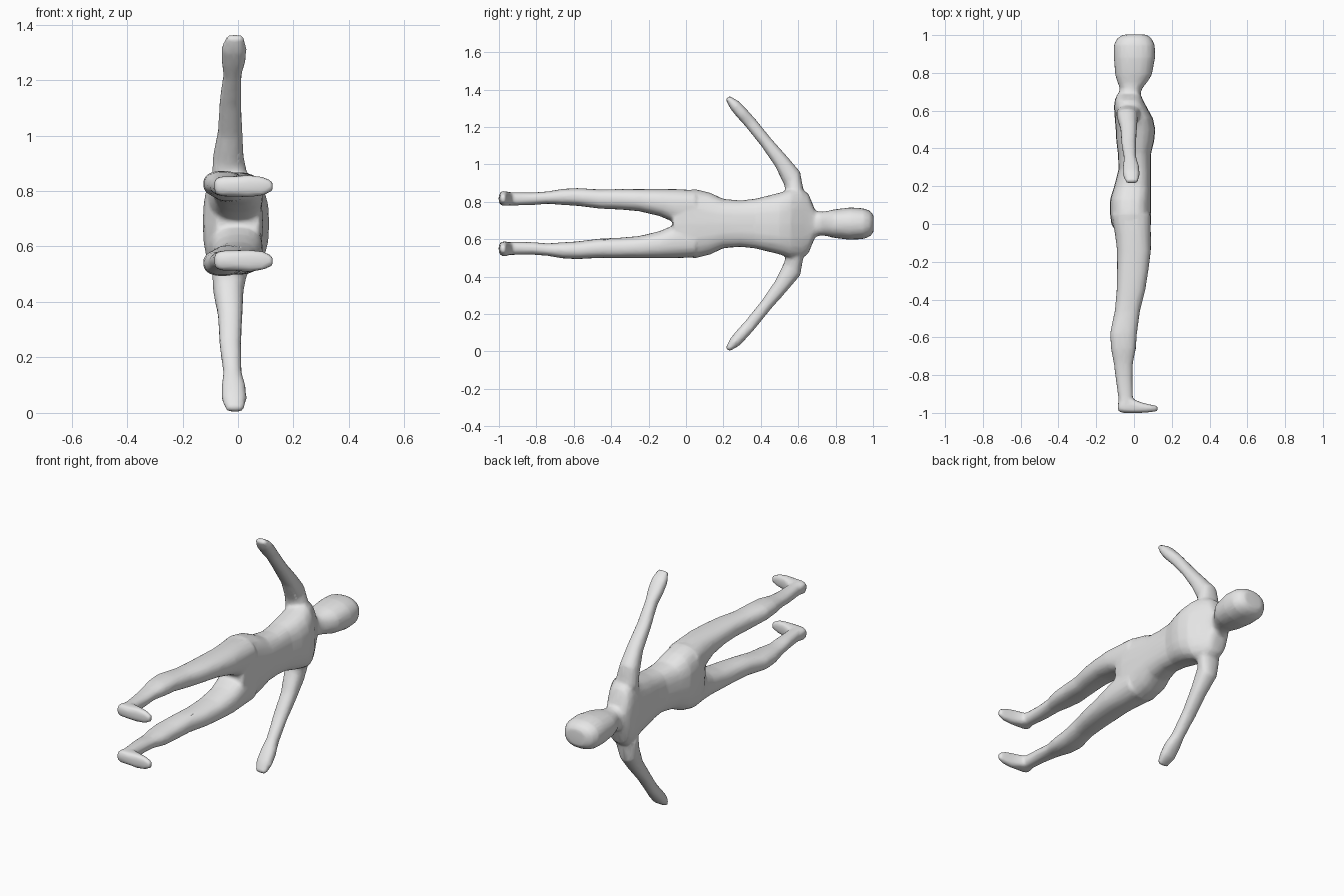
import bpy, bmesh, math
from mathutils import Vector

cube = bpy.data.objects.get("Cube")
if cube:
    bpy.data.objects.remove(cube, do_unlink=True)

MID = 0.683          # height of the body's plane of symmetry
SIDES = 20
bm = bmesh.new()


def loft(rings, power=2.5):
    """Skin a closed tube through rings of (centre, half axis u, half axis v)."""
    loops = []
    for c, u, v in rings:
        loop = []
        for i in range(SIDES):
            a = 2 * math.pi * i / SIDES
            ca, sa = math.cos(a), math.sin(a)
            p = c + u * math.copysign(abs(ca) ** (2 / power), ca) \
                  + v * math.copysign(abs(sa) ** (2 / power), sa)
            loop.append(bm.verts.new(p))
        loops.append(loop)
    faces = [bm.faces.new(loops[0]), bm.faces.new(loops[-1])]
    for a, b in zip(loops, loops[1:]):
        for i in range(SIDES):
            j = (i + 1) % SIDES
            faces.append(bm.faces.new((a[i], a[j], b[j], b[i])))
    bmesh.ops.recalc_face_normals(bm, faces=faces)


def y_ring(y, x0, x1, z0, z1):
    return (Vector(((x0 + x1) / 2, y, (z0 + z1) / 2)),
            Vector(((x1 - x0) / 2, 0, 0)), Vector((0, 0, (z1 - z0) / 2)))


def mirrored(rings, s):
    """Place rings, given with z measured from the symmetry plane, on one side."""
    flip = lambda p: Vector((p.x, p.y, p.z * s))
    return [(flip(c) + Vector((0, 0, MID)), flip(u), flip(v)) for c, u, v in rings]


# Torso: y, back x, front x, half width
torso = [(-.07, -.08, .08, .12), (0, -.12, .09, .178), (.05, -.127, .09, .185),
         (.13, -.127, .09, .165), (.2, -.105, .09, .132), (.29, -.082, .09, .124),
         (.37, -.085, .09, .133), (.44, -.094, .107, .15), (.5, -.097, .113, .165),
         (.56, -.102, .1, .185), (.62, -.106, .067, .185), (.655, -.102, .048, .16),
         (.685, -.09, .036, .085)]
loft([y_ring(y, a, b, MID - h, MID + h) for y, a, b, h in torso], 2.7)

# Neck and head
head = [(.62, -.085, .035, .075), (.69, -.082, .034, .07), (.72, -.075, .045, .064),
        (.75, -.088, .07, .066), (.79, -.1, .095, .076), (.88, -.107, .112, .087),
        (.95, -.107, .11, .082), (.985, -.088, .092, .068), (1.003, -.055, .065, .045)]
loft([y_ring(y, a, b, MID - h, MID + h) for y, a, b, h in head], 2.3)

# Leg: y, back x, front x, inner and outer distance from the symmetry plane
leg = [(.05, -.12, .088, .01, .18), (-.06, -.1, .09, .005, .185), (-.14, -.09, .09, .04, .185),
       (-.25, -.09, .076, .066, .185), (-.35, -.092, .06, .075, .185),
       (-.46, -.102, .032, .08, .183), (-.58, -.127, .016, .095, .19),
       (-.66, -.122, .01, .1, .186), (-.74, -.107, -.006, .106, .172),
       (-.82, -.097, -.008, .099, .166), (-.92, -.083, -.006, .097, .167),
       (-.975, -.082, .01, .097, .17)]
leg_rings = [y_ring(*r) for r in leg]

# Foot: x, sole y, instep y, inner and outer distance
foot = [(-.085, -.99, -.95, .108, .16), (-.06, -1.0, -.93, .098, .17),
        (-.01, -1.002, -.925, .096, .171), (.04, -1.0, -.945, .095, .175),
        (.09, -.996, -.957, .1, .168), (.127, -.99, -.963, .118, .152)]
foot_rings = [(Vector((x, (a + b) / 2, (c + d) / 2)), Vector((0, (b - a) / 2, 0)),
               Vector((0, 0, (d - c) / 2))) for x, a, b, c, d in foot]

# Arm and hand: centre y, centre z, half thickness, back x, front x
across = Vector((0, .77, .64))
arm = [(.585, .83, .055, -.095, .04), (.568, .925, .055, -.09, .02),
       (.507, 1.018, .041, -.072, .016), (.427, 1.12, .033, -.067, .011),
       (.345, 1.222, .033, -.053, .013), (.3, 1.272, .033, -.06, .028),
       (.262, 1.315, .031, -.06, .031), (.222, 1.357, .014, -.042, .02)]
arm_rings = [(Vector(((a + b) / 2, y, z - MID)), across * w, Vector(((b - a) / 2, 0, 0)))
             for y, z, w, a, b in arm]

for side in (1, -1):
    loft(mirrored(leg_rings, side), 2.4)
    loft(mirrored(foot_rings, side), 3)
    loft(mirrored(arm_rings, side), 2.3)

mesh = bpy.data.meshes.new("human_body")
bm.to_mesh(mesh)
bm.free()
body = bpy.data.objects.new("human_body", mesh)
bpy.context.collection.objects.link(body)

# Plain grey material
grey = bpy.data.materials.new("plain_grey")
grey.use_nodes = True
colour = (.8, .8, .8, 1)
grey.diffuse_color = colour
grey.node_tree.nodes["Principled BSDF"].inputs["Base Color"].default_value = colour
mesh.materials.append(grey)

# Fuse the parts into one skin, soften the joints and thin the mesh
fuse = body.modifiers.new("fuse", 'REMESH')
fuse.mode = 'VOXEL'
fuse.voxel_size = .01
fuse.use_smooth_shade = True
soften = body.modifiers.new("soften", 'SMOOTH')
soften.factor = .5
soften.iterations = 4
thin = body.modifiers.new("thin", 'DECIMATE')
thin.ratio = .25
for poly in mesh.polygons:
    poly.use_smooth = True
